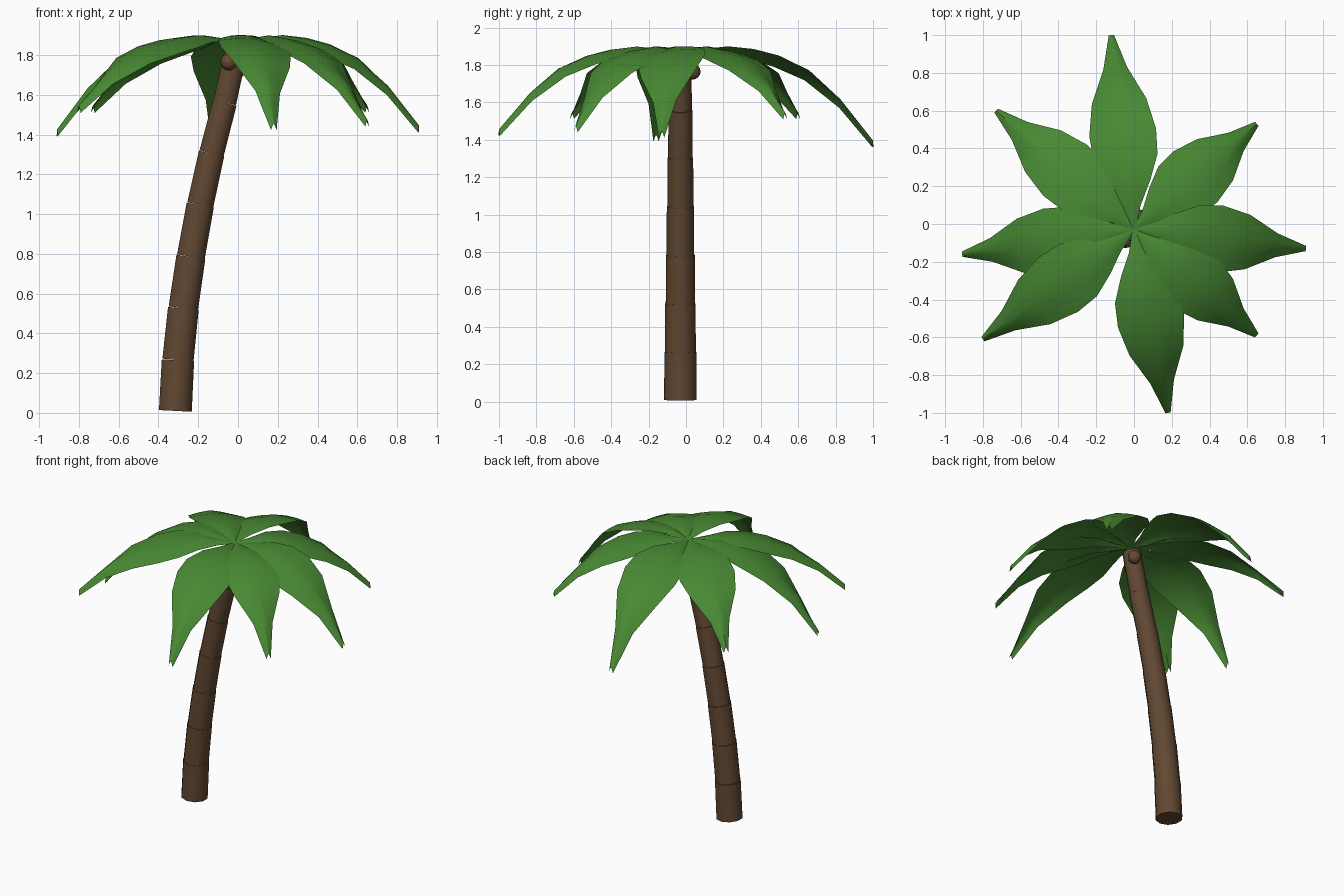
import bpy, bmesh, math
from mathutils import Vector, Matrix

cube = bpy.data.objects.get("Cube")
if cube:
    bpy.data.objects.remove(cube, do_unlink=True)


def material(name, rgb):
    m = bpy.data.materials.new(name)
    m.use_nodes = True
    m.diffuse_color = (*rgb, 1)
    m.node_tree.nodes["Principled BSDF"].inputs["Base Color"].default_value = (*rgb, 1)
    return m


BARK = material("bark brown", (0.12, 0.064, 0.032))
NUT = material("coconut brown", (0.14, 0.066, 0.036))
GREEN = material("leaf green", (0.064, 0.25, 0.033))


def finish(bm, name, mat, angle):
    mesh = bpy.data.meshes.new(name)
    bm.to_mesh(mesh)
    bm.free()
    ob = bpy.data.objects.new(name, mesh)
    bpy.context.collection.objects.link(ob)
    mesh.materials.append(mat)
    bpy.ops.object.select_all(action='DESELECT')
    ob.select_set(True)
    bpy.context.view_layer.objects.active = ob
    bpy.ops.object.shade_smooth_by_angle(angle=math.radians(angle))
    return ob


# Trunk: tapered segments stacked along a leaning curve
PATH = [Vector((x, -0.03, z)) for x, z in (
    (-0.315, 0.01), (-0.302, 0.265), (-0.275, 0.525), (-0.237, 0.785),
    (-0.19, 1.045), (-0.133, 1.305), (-0.067, 1.56), (-0.005, 1.84))]


def radius(z):
    return 0.087 - 0.0165 * z


for i, (a, b) in enumerate(zip(PATH, PATH[1:])):
    bm = bmesh.new()
    axis = b - a
    spin = Vector((0, 0, 1)).rotation_difference(axis).to_matrix().to_4x4()
    bmesh.ops.create_cone(bm, cap_ends=True, segments=10,
                          radius1=radius(a.z), radius2=radius(b.z) + 0.003,
                          depth=axis.length,
                          matrix=Matrix.Translation((a + b) / 2) @ spin)
    finish(bm, f"trunk_segment_{i + 1}", BARK, 50)

# Coconuts tucked under the crown
for i, spot in enumerate(((0.025, 0.035, 1.765), (-0.045, -0.085, 1.765))):
    bm = bmesh.new()
    bmesh.ops.create_uvsphere(bm, u_segments=12, v_segments=8, radius=0.043,
                              matrix=Matrix.Translation(spot))
    finish(bm, f"coconut_{i + 1}", NUT, 60)

# Leaf rows: distance, half width, rise, share of the drop, fold of the edges
ROWS = [(0, 0.008, 0, 0, 0.004), (0.12, 0.05, 0.018, 0, 0.012),
        (0.24, 0.115, 0.031, 0, 0.02), (0.37, 0.17, 0.015, 0, 0.026),
        (0.5, 0.178, 0, 0.04, 0.03), (0.66, 0.145, 0, 0.2, 0.033),
        (0.83, 0.063, 0, 0.53, 0.036), (1, 0.014, 0, 1, 0.036)]
CROWN = Vector((0, -0.03, 1.868))


def leaf(name, x, y, tip_z, roll):
    out = Vector((x, y, 0)) - Vector((CROWN.x, CROWN.y, 0))
    side = Vector((-out.y, out.x, 0)).normalized()
    drop = CROWN.z - tip_z - ROWS[-1][4]
    bm = bmesh.new()
    rows = []
    for t, half, rise, share, fold in ROWS:
        mid = CROWN + out * t + Vector((0, 0, rise - drop * share))
        # cross-section: raised midrib, drooping edges, slight roll
        rows.append([bm.verts.new(mid + side * half * s
                                  + Vector((0, 0, half * s * roll - fold * abs(s) ** 1.4)))
                     for s in (-1, -0.5, 0, 0.5, 1)])
    for r, q in zip(rows, rows[1:]):
        for k in range(4):
            bm.faces.new((r[k], q[k], q[k + 1], r[k + 1]))
    finish(bm, name, GREEN, 50)


for spec in (("back_leaf", -0.12, 1.0, 1.36, -0.15),
             ("back_left_leaf", 0.65, 0.53, 1.51, 0.0),
             ("left_leaf", 0.91, -0.13, 1.41, 0.15),
             ("front_left_leaf", 0.65, -0.59, 1.44, 0.0),
             ("front_leaf", 0.18, -1.0, 1.42, -0.1),
             ("front_right_leaf", -0.80, -0.61, 1.51, -0.1),
             ("right_leaf", -0.91, -0.16, 1.39, -0.08),
             ("back_right_leaf", -0.73, 0.60, 1.51, 0.1)):
    leaf(*spec)
